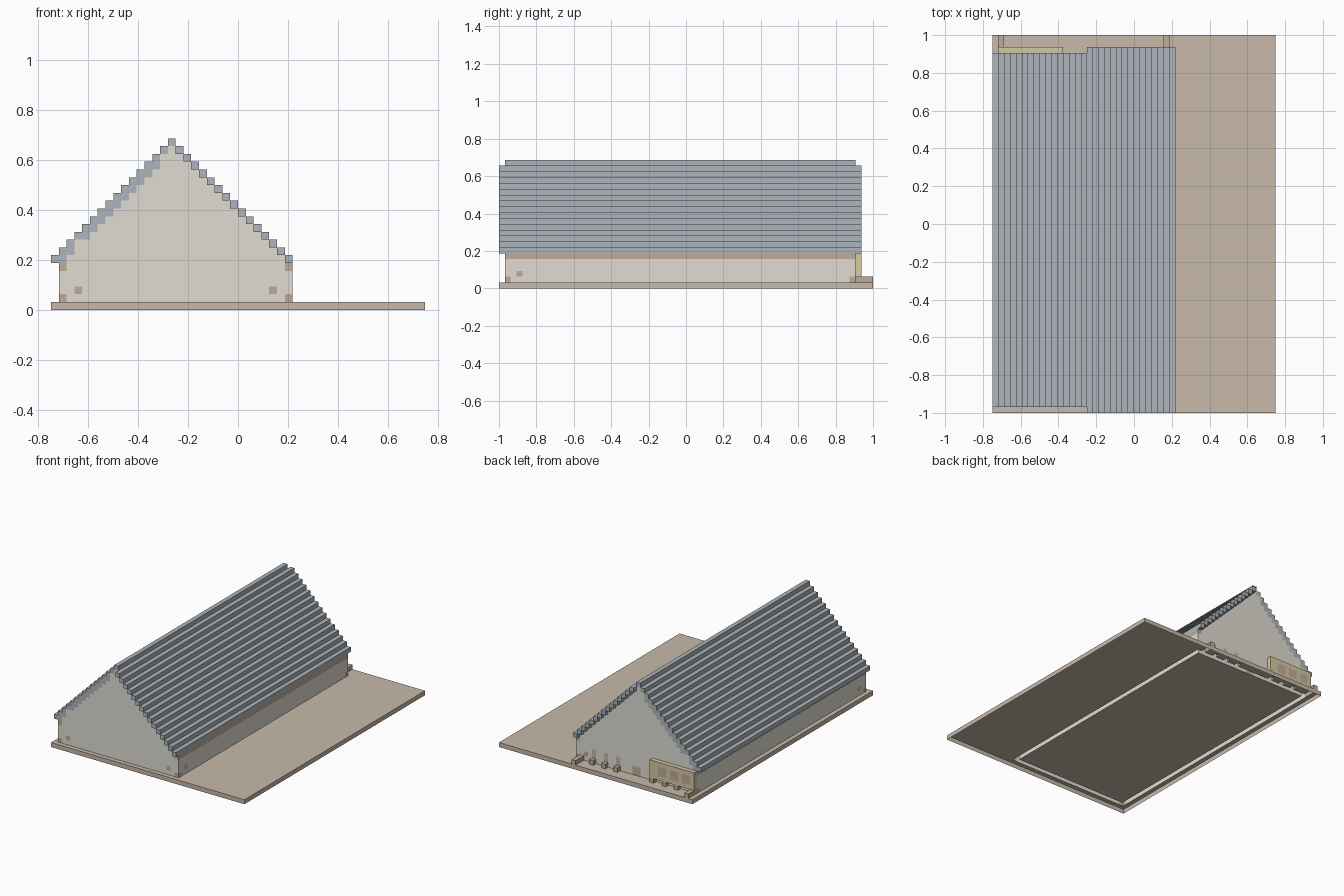
import bpy, bmesh, math
from mathutils import Vector

if "Cube" in bpy.data.objects:
    bpy.data.objects.remove(bpy.data.objects["Cube"])

U = 1 / 32                      # one block; the lot is 48 x 64 blocks
grid = {}                       # block position -> part name

COLOURS = {
    "ground": (0.57, 0.49, 0.40, 1),
    "walls": (0.75, 0.72, 0.65, 1),
    "roof": (0.42, 0.46, 0.50, 1),
    "timber": (0.53, 0.41, 0.31, 1),
    "shutters": (0.53, 0.41, 0.31, 1),
    "vents": (0.52, 0.46, 0.39, 1),
    "back_panel": (0.66, 0.58, 0.37, 1),
}


def fill(part, xs, ys, zs):
    """Fill an inclusive range of blocks with a part."""
    for x in range(xs[0], xs[1] + 1):
        for y in range(ys[0], ys[1] + 1):
            for z in range(zs[0], zs[1] + 1):
                grid[x, y, z] = part


# Ground slab
fill("ground", (0, 47), (0, 63), (0, 0))

# Long side walls, with eave beams on top
for x in (1, 30):
    fill("walls", (x, x), (1, 60), (1, 4))
    fill("timber", (x, x), (1, 60), (5, 5))

# Stepped gable walls at both ends
for y in (1, 60):
    for x in range(2, 30):
        top = 5 + x if x <= 15 else 35 - x
        fill("walls", (x, x), (y, y), (1, top))
fill("walls", (1, 1), (1, 60), (6, 6))

# Stepped roof: the right slope overhangs one block further at each end
for x in range(31):
    if x <= 15:
        low = 5 + x if x not in (0, 3, 14, 15) else 6 + x
        fill("roof", (x, x), (1, 60), (low, 6 + x))
    else:
        fill("roof", (x, x), (0, 61), (36 - x, 36 - x))

# Timber corner feet and small wall marks
for y in (1, 60):
    for x in (1, 30):
        fill("timber", (x, x), (y, y), (1, 1))
    for x in (3, 28):
        fill("timber", (x, x), (y, y), (2, 2))
for x in (1, 30):
    fill("timber", (x, x), (3, 3), (2, 2))

# Back door, vents and the row of stubs along the back
fill("shutters", (15, 16), (60, 60), (1, 2))
for x in (20, 23, 26):
    fill("vents", (x, x), (60, 60), (2, 3))
for x in (5, 8, 11, 20, 23, 26):
    fill("timber", (x, x), (61, 61), (1, 1))
for x in (1, 29):
    fill("timber", (x, x), (61, 63), (1, 1))

# Yellow panel with three shutters
fill("back_panel", (1, 11), (61, 61), (2, 5))
for x in (2, 5, 8):
    fill("shutters", (x, x + 1), (61, 61), (3, 4))

# Skin each part: only faces open to the air, underside of the slab left open
DIRS = [Vector(d) for d in ((1, 0, 0), (-1, 0, 0), (0, 1, 0),
                            (0, -1, 0), (0, 0, 1), (0, 0, -1))]


def build(part):
    bm = bmesh.new()
    verts = {}

    def vert(p):
        key = tuple(round(c) for c in p)
        if key not in verts:
            verts[key] = bm.verts.new(((key[0] - 24) * U, (key[1] - 32) * U, key[2] * U))
        return verts[key]

    for cell, name in grid.items():
        if name != part:
            continue
        for d in DIRS:
            beside = tuple(int(a + b) for a, b in zip(cell, d))
            if beside in grid or beside[2] < 0:
                continue
            u = Vector((d.y, d.z, d.x))
            v = d.cross(u)
            centre = Vector(cell) + Vector((0.5, 0.5, 0.5)) + d * 0.5
            bm.faces.new([vert(centre + (u * a + v * b) * 0.5)
                          for a, b in ((-1, -1), (1, -1), (1, 1), (-1, 1))])
    # Merge the flat runs of blocks
    bmesh.ops.dissolve_limit(bm, angle_limit=math.radians(1),
                             verts=bm.verts[:], edges=bm.edges[:])
    bmesh.ops.triangulate(bm, faces=[f for f in bm.faces if len(f.verts) > 4])
    mesh = bpy.data.meshes.new(part)
    bm.to_mesh(mesh)
    bm.free()
    mat = bpy.data.materials.new(part)
    mat.diffuse_color = COLOURS[part]
    mat.use_nodes = True
    mat.node_tree.nodes["Principled BSDF"].inputs["Base Color"].default_value = mat.diffuse_color
    mesh.materials.append(mat)
    bpy.context.collection.objects.link(bpy.data.objects.new(part, mesh))


for part in COLOURS:
    build(part)
